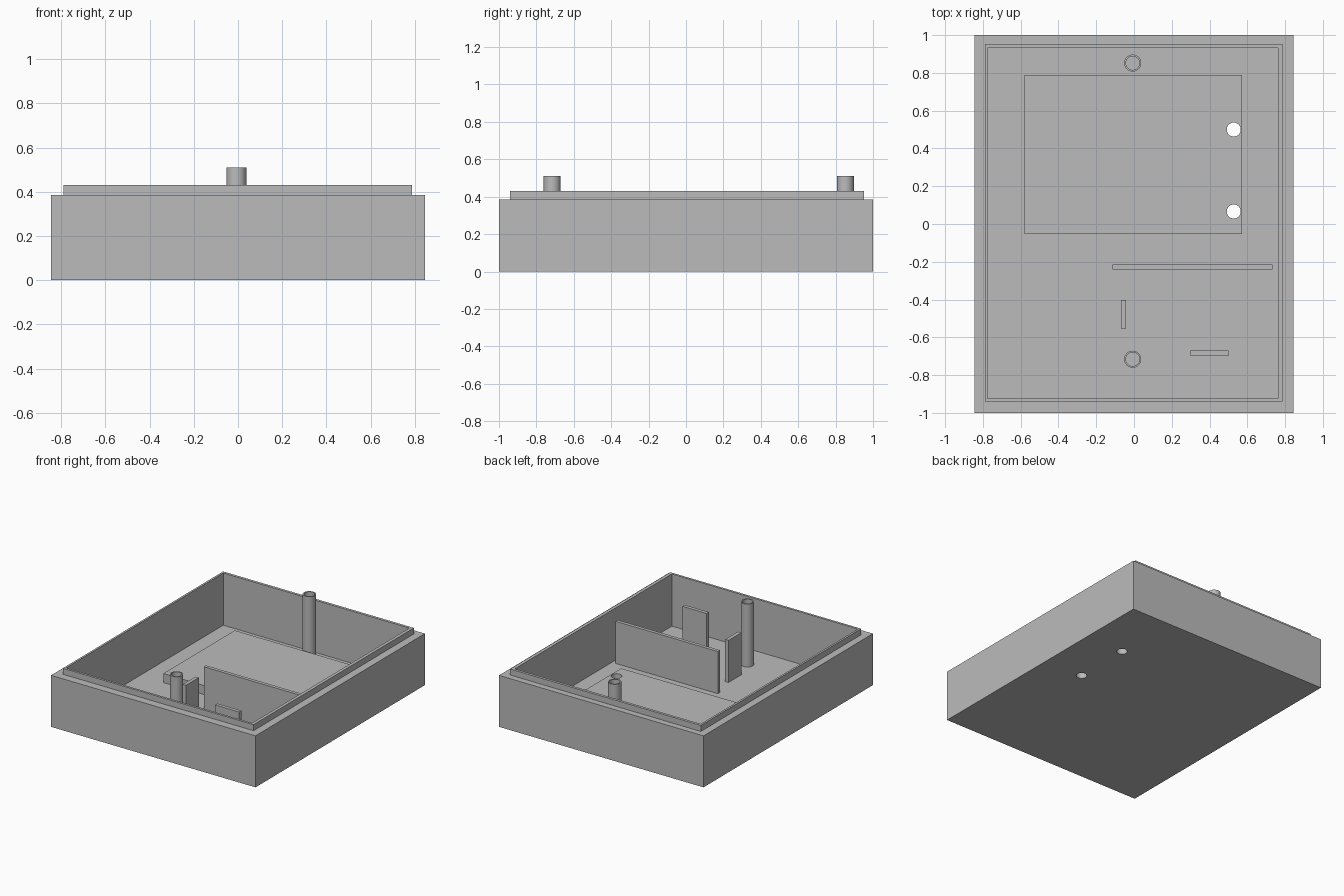
import bpy, bmesh, math

if "Cube" in bpy.data.objects:
    bpy.data.objects.remove(bpy.data.objects["Cube"], do_unlink=True)

grey = bpy.data.materials.new("plain grey")
grey.use_nodes = True
colour = (0.5, 0.5, 0.5, 1)
grey.diffuse_color = colour
grey.node_tree.nodes["Principled BSDF"].inputs["Base Color"].default_value = colour

FLOOR, RIM, LIP, RIB, PAD, POST = 0.04, 0.385, 0.43, 0.355, 0.108, 0.51


def finish(name, bm):
    bmesh.ops.recalc_face_normals(bm, faces=bm.faces)
    mesh = bpy.data.meshes.new(name)
    bm.to_mesh(mesh)
    bm.free()
    mesh.materials.append(grey)
    obj = bpy.data.objects.new(name, mesh)
    bpy.context.collection.objects.link(obj)
    return obj


def stacked(name, rings, closed=False):
    """Skin a list of equal-sized point rings, capping or joining the ends."""
    bm = bmesh.new()
    loops = [[bm.verts.new(p) for p in ring] for ring in rings]
    pairs = list(zip(loops, loops[1:]))
    if closed:
        pairs.append((loops[-1], loops[0]))
    else:
        bm.faces.new(loops[0])
        bm.faces.new(loops[-1])
    n = len(loops[0])
    for a, b in pairs:
        for i in range(n):
            j = (i + 1) % n
            bm.faces.new((a[i], a[j], b[j], b[i]))
    return finish(name, bm)


def rect(x0, x1, y0, y1, z):
    return [(x0, y0, z), (x1, y0, z), (x1, y1, z), (x0, y1, z)]


def circle(x, y, r, z, n=48):
    return [(x + r * math.cos(math.tau * i / n), y + r * math.sin(math.tau * i / n), z)
            for i in range(n)]


def block(name, area, z0, z1):
    return stacked(name, [rect(*area, z0), rect(*area, z1)])


def smooth(obj):
    bpy.ops.object.select_all(action="DESELECT")
    obj.select_set(True)
    bpy.context.view_layer.objects.active = obj
    bpy.ops.object.shade_smooth_by_angle(angle=math.radians(30))


# Tray with a stepped lip around the open top
outer = (-0.845, 0.845, -1, 1)
lip = (-0.79, 0.787, -0.94, 0.953)
inner = (-0.775, 0.763, -0.923, 0.933)
tray = stacked("tray", [rect(*outer, 0), rect(*outer, RIM), rect(*lip, RIM),
                        rect(*lip, LIP), rect(*inner, LIP), rect(*inner, FLOOR)])

# Raised pad on the floor
pad = block("raised_pad", (-0.58, 0.573, -0.053, 0.79), FLOOR, PAD)

# Two round holes through the pad and the floor
for y in (0.066, 0.5):
    cutter = stacked("hole_cutter", [circle(0.528, y, 0.037, -0.1), circle(0.528, y, 0.037, 0.2)])
    cutter.hide_render = True
    for part in (tray, pad):
        mod = part.modifiers.new("hole", "BOOLEAN")
        mod.operation = "DIFFERENCE"
        mod.solver = "EXACT"
        mod.object = cutter
        bpy.context.view_layer.objects.active = part
        bpy.ops.object.modifier_apply(modifier=mod.name)
    bpy.data.objects.remove(cutter, do_unlink=True)
for part in (tray, pad):
    smooth(part)

# Upright ribs
block("long_rib", (-0.113, 0.732, -0.241, -0.215), FLOOR, RIB)
block("side_rib", (-0.069, -0.042, -0.554, -0.403), FLOOR, RIB)
block("front_rib", (0.3, 0.499, -0.698, -0.671), FLOOR, RIB)

# Hollow posts
for name, y in (("front_post", -0.716), ("back_post", 0.852)):
    sizes = ((0.045, FLOOR), (0.045, POST), (0.036, POST), (0.036, FLOOR))
    smooth(stacked(name, [circle(-0.007, y, r, z) for r, z in sizes], closed=True))
